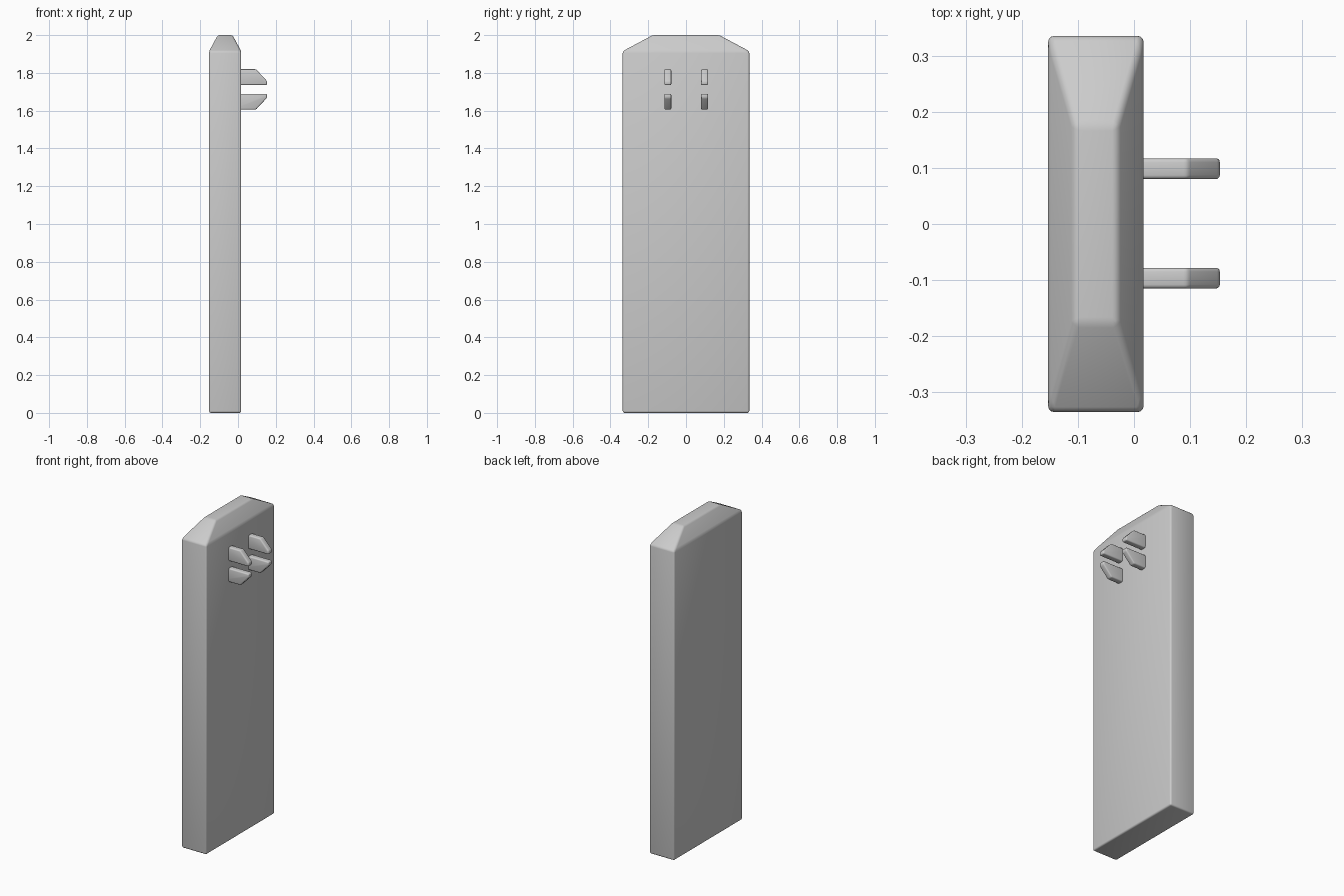
import bpy, bmesh

if "Cube" in bpy.data.objects:
    bpy.data.objects.remove(bpy.data.objects["Cube"])


def finish(name, bm, bevel):
    """Turn a bmesh into a smooth object with softly rounded edges."""
    bmesh.ops.recalc_face_normals(bm, faces=bm.faces)
    mesh = bpy.data.meshes.new(name)
    bm.to_mesh(mesh)
    bm.free()
    for p in mesh.polygons:
        p.use_smooth = True
    obj = bpy.data.objects.new(name, mesh)
    bpy.context.collection.objects.link(obj)
    mod = obj.modifiers.new("soft_edges", 'BEVEL')
    mod.width = bevel
    mod.segments = 3
    mod.limit_method = 'ANGLE'
    mod.angle_limit = 0.3
    return obj


def extrude_profile(name, points, direction, bevel):
    """Extrude a flat outline along a direction."""
    bm = bmesh.new()
    face = bm.faces.new([bm.verts.new(p) for p in points])
    ext = bmesh.ops.extrude_face_region(bm, geom=[face])
    verts = [v for v in ext["geom"] if isinstance(v, bmesh.types.BMVert)]
    bmesh.ops.translate(bm, verts=verts, vec=direction)
    return finish(name, bm, bevel)


def rect_ring(bm, x0, x1, y, z):
    return [bm.verts.new(p) for p in
            ((x0, -y, z), (x1, -y, z), (x1, y, z), (x0, y, z))]


# Slab with a chamfered top
bm = bmesh.new()
rings = [rect_ring(bm, -0.153, 0.017, 0.335, 0),
         rect_ring(bm, -0.153, 0.017, 0.335, 1.915),
         rect_ring(bm, -0.107, -0.029, 0.176, 2.0)]
for a, b in zip(rings, rings[1:]):
    for i in range(4):
        j = (i + 1) % 4
        bm.faces.new((a[i], a[j], b[j], b[i]))
bm.faces.new(rings[0][::-1])
bm.faces.new(rings[-1])
finish("slab", bm, 0.01)

# Two pairs of pegs, the lower pair mirrored below the upper
peg = [(-0.02, 0.023), (0.153, 0.023), (0.153, 0.045), (0.095, 0.107), (-0.02, 0.107)]
mid_z, width = 1.7125, 0.037
for label, flip in (("upper", 1), ("lower", -1)):
    for side, y in (("left", -0.0965), ("right", 0.0985)):
        outline = [(x, y - width / 2, mid_z + flip * z) for x, z in peg]
        extrude_profile(f"{label}_peg_{side}", outline, (0, width, 0), 0.007)
